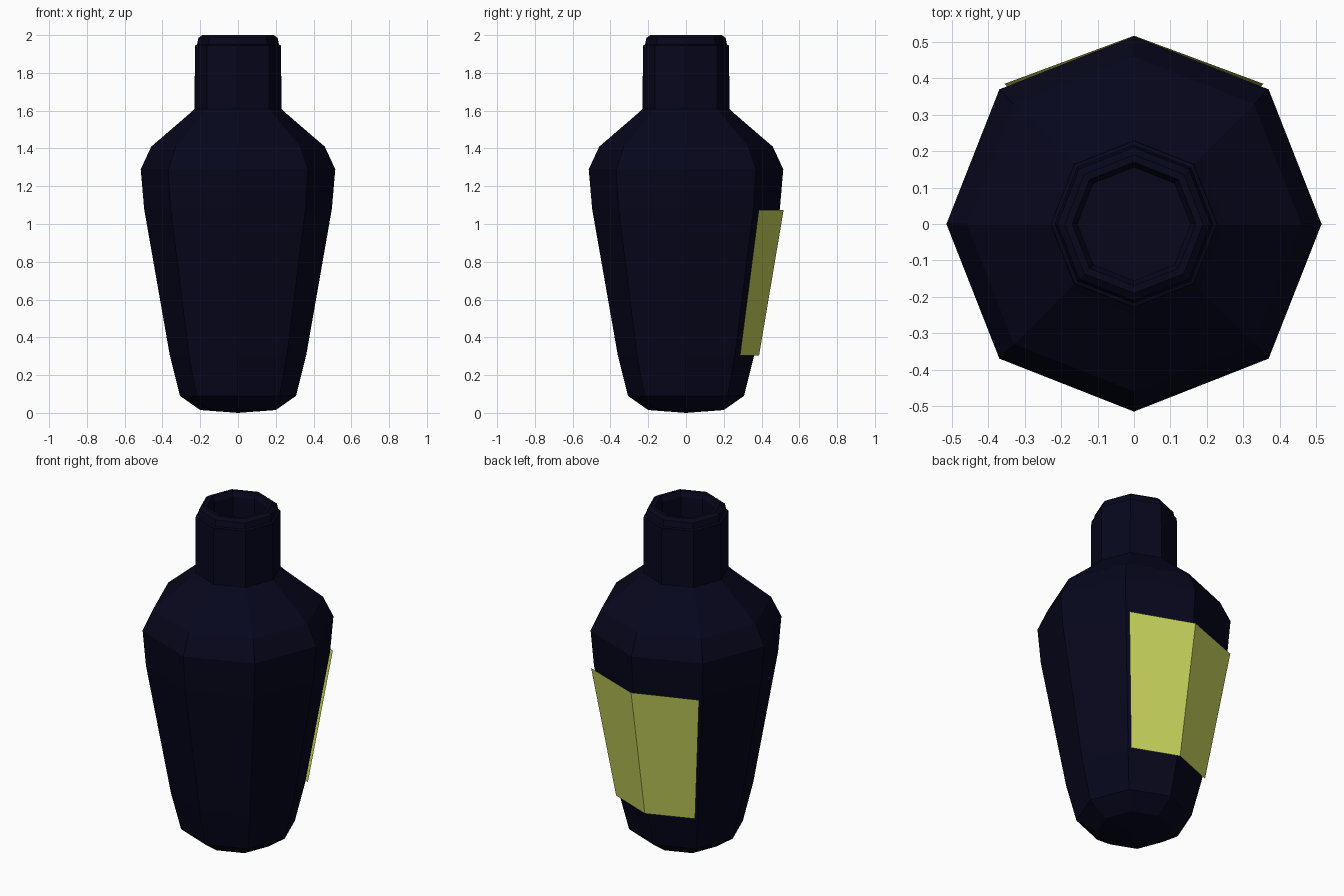
import bpy
import math

cube = bpy.data.objects.get("Cube")
if cube:
    bpy.data.objects.remove(cube, do_unlink=True)

SIDES = 8


def make_material(name, rgb):
    mat = bpy.data.materials.new(name)
    mat.use_nodes = True
    colour = (*rgb, 1.0)
    mat.diffuse_color = colour
    mat.node_tree.nodes["Principled BSDF"].inputs["Base Color"].default_value = colour
    return mat


def make_object(name, verts, faces, mat):
    mesh = bpy.data.meshes.new(name)
    mesh.from_pydata(verts, [], faces)
    mesh.materials.append(mat)
    obj = bpy.data.objects.new(name, mesh)
    bpy.context.collection.objects.link(obj)
    return obj


def ring_point(r, z, i):
    # corners on the diagonals sit slightly further out
    k = r * (1.015 if i % 2 else 1.0)
    a = math.tau * i / SIDES
    return (k * math.cos(a), k * math.sin(a), z)


def lathe(name, profile, mat):
    """Spin a profile into an eight-sided shell, closed by a fan at each end."""
    verts = [ring_point(r, z, i) for r, z in profile[1:-1] for i in range(SIDES)]
    first, last = len(verts), len(verts) + 1
    verts += [(0, 0, profile[0][1]), (0, 0, profile[-1][1])]
    rows = len(profile) - 2
    faces = []
    for i in range(SIDES):
        j = (i + 1) % SIDES
        for row in range(rows - 1):
            a, b = row * SIDES, (row + 1) * SIDES
            faces.append((a + i, a + j, b + j, b + i))
        top = (rows - 1) * SIDES
        faces.append((first, j, i))
        faces.append((last, top + i, top + j))
    return make_object(name, verts, faces, mat)


dark_navy = make_material("dark navy", (0.002, 0.002, 0.012))
yellow_green = make_material("yellow green", (0.60, 0.68, 0.112))

# Bottle: base, tapering body, shoulder, neck, lip and hollow mouth
lathe("bottle", [
    (0, 0.0), (0.20, 0.015), (0.307, 0.09), (0.362, 0.31), (0.497, 1.08),
    (0.515, 1.29), (0.459, 1.41), (0.25, 1.59), (0.23, 1.61), (0.228, 1.945),
    (0.217, 1.95), (0.21, 1.985), (0.19, 2.0), (0.17, 2.0), (0.155, 1.97),
    (0.155, 1.60), (0, 1.60)], dark_navy)

# Label: a thin sheet folded around the back corner
low, high = 0.305, 1.075
make_object("back_label", [
    (-0.26, 0.286, low), (0, 0.387, low), (0.26, 0.286, low),
    (-0.355, 0.385, high), (0, 0.517, high), (0.355, 0.385, high)],
    [(1, 0, 3, 4), (2, 1, 4, 5)], yellow_green)
